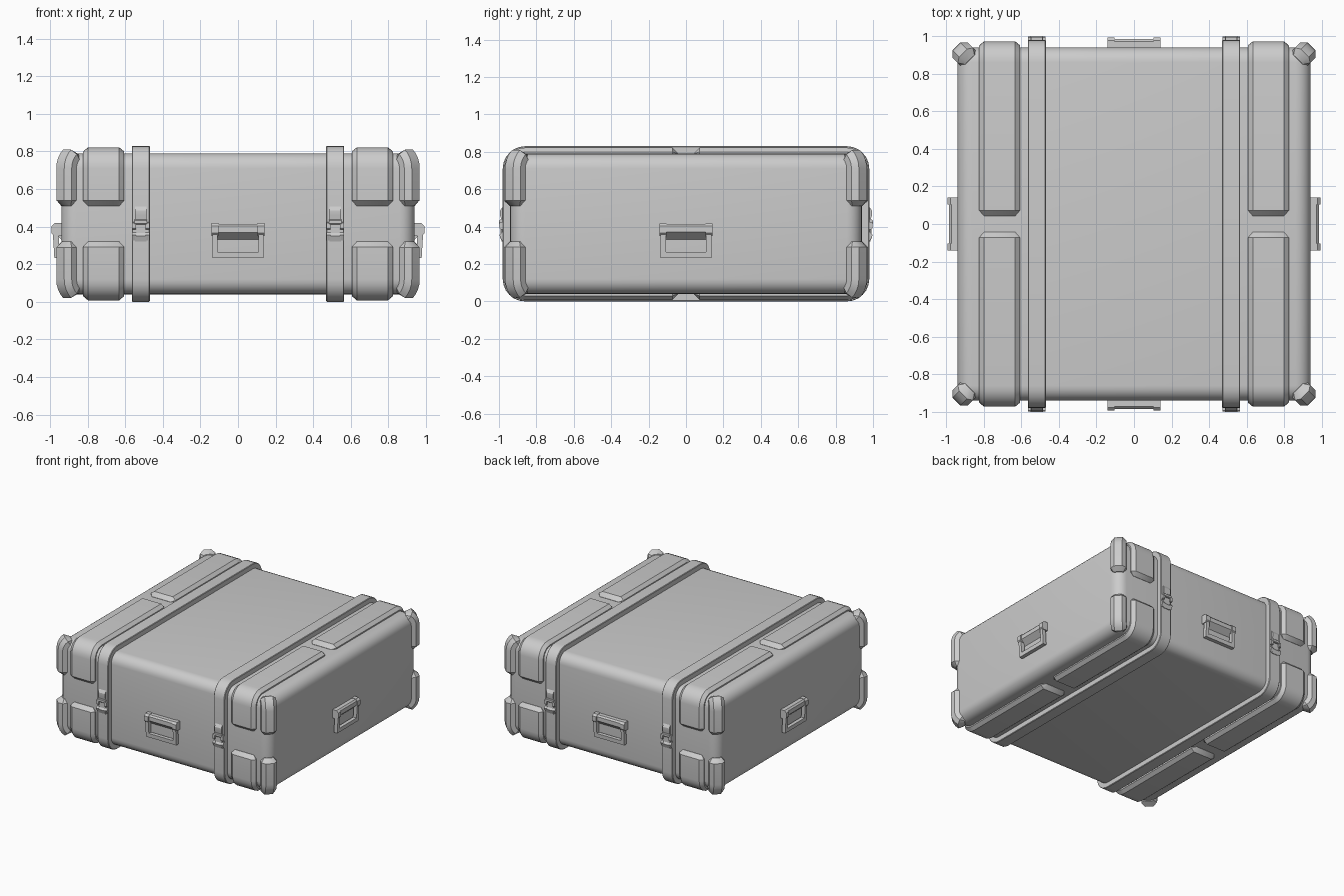
import bpy, bmesh, math
from mathutils import Vector, Matrix

if "Cube" in bpy.data.objects:
    bpy.data.objects.remove(bpy.data.objects["Cube"])

MID = 0.415                 # height of the lid seam; all parts are built around it
H, Z, R = 0.94, 0.375, 0.08  # shell half width, half height, edge radius
CY, CZ = H - R, Z - R        # centre of the rounded edge
SEG = 6


def finish(name, bm, mirror=None):
    bmesh.ops.recalc_face_normals(bm, faces=bm.faces)
    me = bpy.data.meshes.new(name)
    bm.to_mesh(me)
    bm.free()
    ob = bpy.data.objects.new(name, me)
    ob.location.z = MID
    bpy.context.collection.objects.link(ob)
    bpy.ops.object.select_all(action='DESELECT')
    ob.select_set(True)
    bpy.context.view_layer.objects.active = ob
    bpy.ops.object.shade_smooth_by_angle(angle=math.radians(30))
    if mirror:
        m = ob.modifiers.new("mirror", 'MIRROR')
        m.use_axis = mirror
        m.use_mirror_merge = False
    return ob


def loft(bm, rings, closed=False):
    """Skin between equal-length rings of points."""
    vs = [[bm.verts.new(p) for p in r] for r in rings]
    n, k = len(vs), len(vs[0])
    for i in range(n if closed else n - 1):
        a, b = vs[i], vs[(i + 1) % n]
        for j in range(k):
            bm.faces.new((a[j], a[(j + 1) % k], b[(j + 1) % k], b[j]))
    if not closed:
        bm.faces.new(vs[0])
        bm.faces.new(vs[-1])


def prism(bm, profile, x0, x1):
    """Extrude a (depth, height) profile along x, depth pointing to the front."""
    loft(bm, [[Vector((x, -d, z)) for d, z in profile] for x in (x0, x1)])


def box(bm, x0, x1, d0, d1, z0, z1, c=0.005):
    prism(bm, [(d0, z0), (d1 - c, z0), (d1, z0 + c), (d1, z1 - c), (d1 - c, z1), (d0, z1)], x0, x1)


# rounded shell, split at the seam into base and lid
for name, sign in (("case_base", 1), ("case_lid", -1)):
    bm = bmesh.new()
    bmesh.ops.create_cube(bm, size=2, matrix=Matrix.Diagonal((H, H, Z, 1)))
    bmesh.ops.bevel(bm, geom=bm.edges[:], offset=R, segments=SEG, profile=0.5, affect='EDGES')
    geom = bm.verts[:] + bm.edges[:] + bm.faces[:]
    cut = bmesh.ops.bisect_plane(bm, geom=geom, plane_co=(0, 0, 0), plane_no=(0, 0, sign), clear_outer=True)
    rim = [e for e in cut["geom_cut"] if isinstance(e, bmesh.types.BMEdge)]
    bmesh.ops.contextual_create(bm, geom=rim)
    finish(name, bm)


def arc(a0, cy, cz):
    """Stations (point, normal) round one rounded edge of the shell."""
    out = []
    for i in range(SEG + 1):
        a = math.radians(a0 + 90 * i / SEG)
        n = Vector((0, math.cos(a), math.sin(a)))
        out.append((Vector((0, cy, cz)) + n * R, n))
    return out


def section(p, n, x, pts):
    return [p + n * v + Vector((x + u, 0, 0)) for u, v in pts]


# straps wrapped all the way round
bm = bmesh.new()
path = arc(0, CY, CZ) + arc(90, -CY, CZ) + arc(180, -CY, -CZ) + arc(270, CY, -CZ)
strap = [(-.048, -.01), (-.048, .036), (-.044, .04), (.044, .04), (.048, .036), (.048, -.01)]
loft(bm, [section(p, n, .517, strap) for p, n in path], closed=True)
finish("strap", bm, (True, False, False))

# raised pads folded over the front and back edges
def pad_section(w, t, h0, h1):
    return [(-w, -.02), (-w, h0), (-t, h1), (t, h1), (w, h0), (w, -.02)]


full, end = pad_section(.109, .083, .01, .032), pad_section(.083, .07, .0, .002)
side, up = Vector((0, 1, 0)), Vector((0, 0, 1))
stations = [(Vector((0, H, .095)), side, end), (Vector((0, H, .123)), side, full)]
stations += [(p, n, full) for p, n in arc(0, CY, CZ)]
stations += [(Vector((0, .073, Z)), up, full), (Vector((0, .043, Z)), up, end)]
bm = bmesh.new()
loft(bm, [section(p, n, .715, s) for p, n, s in stations])
finish("raised_pad", bm, (True, True, True))

# corner bumpers, swept up the diagonal and curled over the corner
out, across = Vector((1, 1, 0)).normalized(), Vector((1, -1, 0)).normalized()
wide = [(-.057, .05), (-.057, .092), (-.03, .121), (.03, .121), (.057, .092), (.057, .05)]
tip = [(-.035, .05), (-.035, .078), (-.02, .085), (.02, .085), (.035, .078), (.035, .05)]
stations = [(.095, 0, tip), (.125, 0, wide)]
stations += [(CZ, a, wide) for a in (0, 14, 28, 42, 55)] + [(CZ, 76, tip)]
rings = []
for z, a, sec in stations:
    n = out * math.cos(math.radians(a)) + up * math.sin(math.radians(a))
    rings.append([Vector((CY, CY, z)) + across * u + n * v for u, v in sec])
bm = bmesh.new()
loft(bm, rings)
finish("corner_bumper", bm, (True, True, True))

# latches on the straps, front and back
X = .517
bm = bmesh.new()
prism(bm, [(.96, .092), (.98, .092), (.994, .07), (.994, .045), (.986, .02), (.986, -.02), (.96, -.02)], X - .03, X + .03)
prism(bm, [(.96, -.02), (.986, -.02), (.986, -.05), (.996, -.065), (.985, -.095), (.96, -.095)], X - .03, X + .03)
box(bm, X - .034, X + .034, .97, .999, -.004, .022)
for s in (-1, 1):
    a, b = sorted((X + s * .026, X + s * .046))
    box(bm, a, b, .96, .997, -.03, .01)
    prism(bm, [(.96, -.045), (.985, -.045), (.998, -.06), (.985, -.09), (.96, -.09)], a, b)
finish("latch", bm, (True, True, False))

# drop handles on all four sides
for name, turn in (("front", 0), ("right", 90), ("back", 180), ("left", 270)):
    bm = bmesh.new()
    prism(bm, [(.93, 0), (.972, 0), (.983, -.012), (.983, -.045), (.935, -.088)], -.115, .115)   # hinge bar
    for s in (-1, 1):
        a, b = sorted((s * .105, s * .141))
        prism(bm, [(.93, .003), (.975, .003), (.991, -.012), (.991, -.05), (.978, -.065), (.93, -.065)], a, b)  # knuckle
        a, b = sorted((s * .108, s * .135))
        prism(bm, [(.955, -.05), (.985, -.05), (.977, -.182), (.947, -.182)], a, b)             # leg
    prism(bm, [(.95, -.15), (.979, -.15), (.977, -.182), (.947, -.182)], -.11, .11)             # grip
    ob = finish(name + "_handle", bm)
    ob.rotation_euler.z = math.radians(turn)
